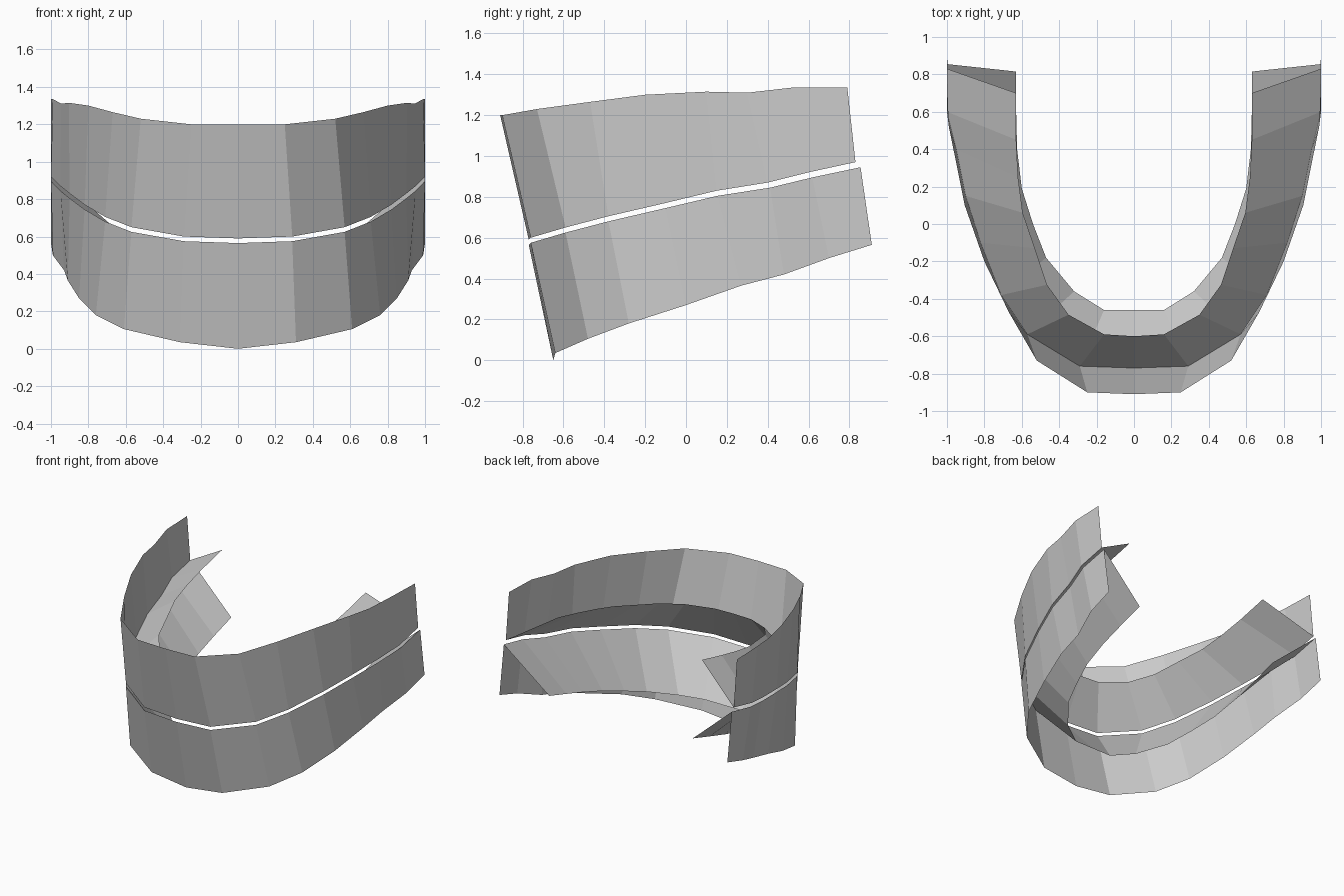
import bpy

if "Cube" in bpy.data.objects:
    bpy.data.objects.remove(bpy.data.objects["Cube"])

# Half-rails (x >= 0), running from the front centre to the back end
upper_rim = [(0, -.91, 1.2), (.25, -.90, 1.2), (.52, -.73, 1.23), (.67, -.47, 1.265),
             (.80, -.20, 1.3), (.905, .10, 1.315), (.945, .30, 1.31), (.99, .52, 1.335), (1, .79, 1.335)]
bite_line = [(0, -.77, .59), (.29, -.76, .60), (.57, -.59, .65), (.71, -.38, .705),
             (.82, -.10, .77), (.90, .15, .83), (.95, .40, .87), (1, .60, .92), (1, .83, .97)]
lower_rim = [(0, -.65, 0), (.31, -.64, .035), (.61, -.48, .105), (.76, -.28, .18),
             (.85, 0, .27), (.91, .27, .365), (.93, .48, .42), (.99, .70, .50), (1, .91, .565)]
upper_plan = [(0, -.60), (.16, -.59), (.35, -.485), (.465, -.325), (.53, -.13),
              (.595, .06), (.62, .25), (.63, .45), (.63, .70)]
lower_plan = [(0, -.46), (.16, -.46), (.32, -.36), (.47, -.18), (.54, 0),
              (.60, .19), (.625, .40), (.63, .60), (.63, .815)]

# Inner edges lie on sloping planes; the lower bite line sits just below the upper
upper_inner = [(x, y, .90 + .23 * (y + .60)) for x, y in upper_plan]
lower_inner = [(x, y, .23 + .306 * (y + .46)) for x, y in lower_plan]
lower_bite = [(x, y + .03 * max(0, y), z - .025) for x, y, z in bite_line]


def strip(name, rails):
    """Flat-faced sheet lofted through the rails, mirrored across x."""
    n = len(rails[0])
    verts = [p for rail in rails for p in rail]
    faces = [(r * n + i, r * n + i + 1, (r + 1) * n + i + 1, (r + 1) * n + i)
             for r in range(len(rails) - 1) for i in range(n - 1)]
    mesh = bpy.data.meshes.new(name)
    mesh.from_pydata(verts, [], faces)
    obj = bpy.data.objects.new(name, mesh)
    bpy.context.collection.objects.link(obj)
    mirror = obj.modifiers.new("mirror", 'MIRROR')
    mirror.use_clip = True
    return obj


# Upper arch: bottom shelf rising inward, then outer wall
strip("upper_arch", [upper_inner, bite_line, upper_rim])
# Lower arch: outer wall, then top shelf falling inward
strip("lower_arch", [lower_rim, lower_bite, lower_inner])
